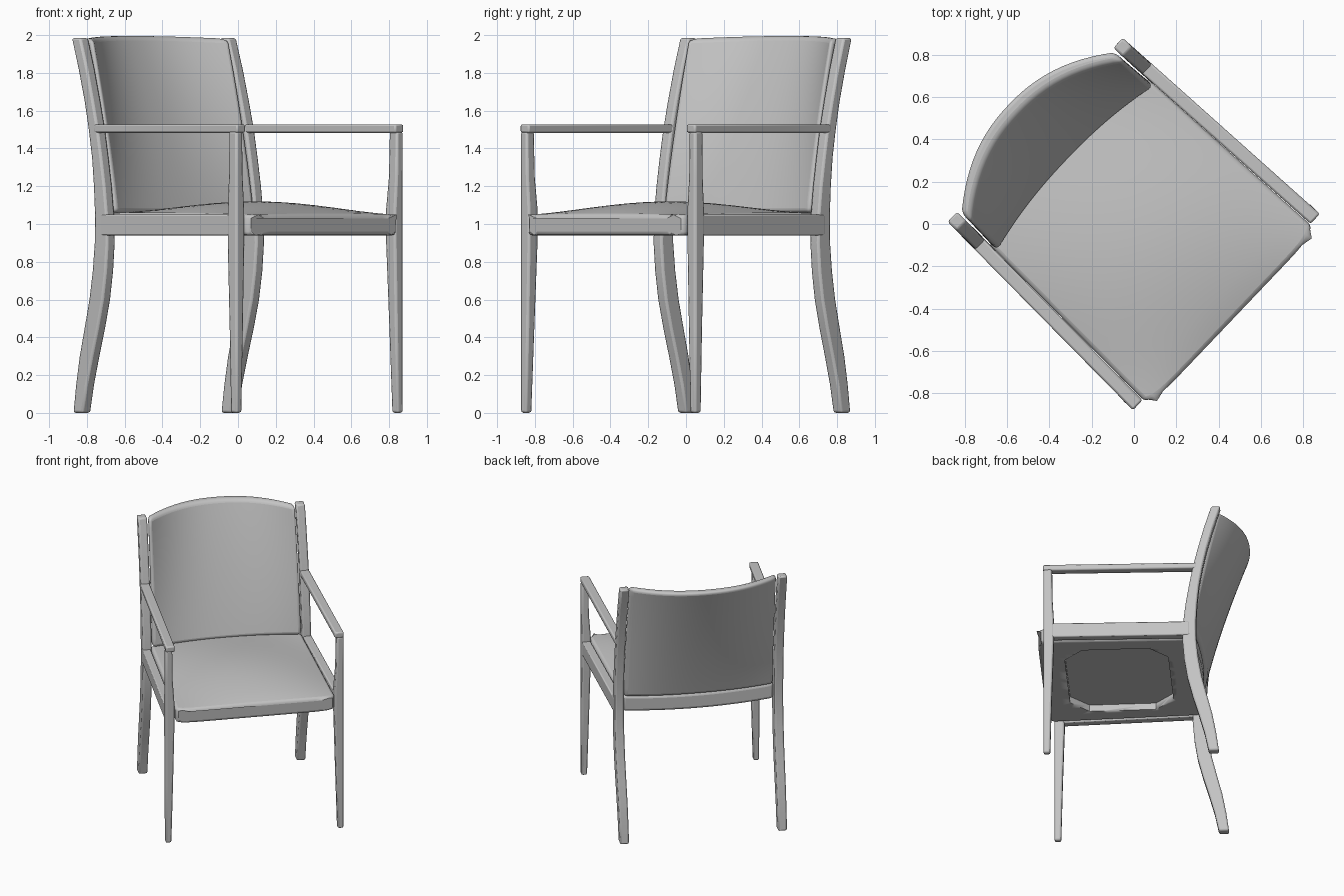
import bpy, bmesh, math

cube = bpy.data.objects.get("Cube")
if cube:
    bpy.data.objects.remove(cube, do_unlink=True)

TURN = math.radians(46.4)   # the chair stands turned on the floor

grey = bpy.data.materials.new("plain_grey")
grey.use_nodes = True
GREY = (0.55, 0.55, 0.55, 1)
grey.diffuse_color = GREY
grey.node_tree.nodes["Principled BSDF"].inputs["Base Color"].default_value = GREY


def loft(name, rings, bevel=0.012, segments=2, mirror=False):
    """Skin a closed solid through rings of equal point count."""
    bm = bmesh.new()
    loops = [[bm.verts.new(p) for p in ring] for ring in rings]
    n = len(loops[0])
    for a, b in zip(loops, loops[1:]):
        for i in range(n):
            j = (i + 1) % n
            bm.faces.new((a[i], a[j], b[j], b[i]))
    bm.faces.new(loops[0][::-1])
    bm.faces.new(loops[-1])
    bmesh.ops.recalc_face_normals(bm, faces=bm.faces)
    mesh = bpy.data.meshes.new(name)
    bm.to_mesh(mesh)
    bm.free()
    mesh.materials.append(grey)
    obj = bpy.data.objects.new(name, mesh)
    bpy.context.collection.objects.link(obj)
    obj.rotation_euler.z = TURN
    bpy.ops.object.select_all(action='DESELECT')
    obj.select_set(True)
    bpy.context.view_layer.objects.active = obj
    bpy.ops.object.shade_smooth_by_angle(angle=math.radians(35))
    if bevel:
        mod = obj.modifiers.new("soft_edges", 'BEVEL')
        mod.width = bevel
        mod.segments = segments
        mod.limit_method = 'ANGLE'
        mod.angle_limit = math.radians(40)
    if mirror:
        obj.modifiers.new("other_side", 'MIRROR')
    return obj


def outer(y):
    """Outside line of the side frames, which spread toward the front."""
    return 0.621 - 0.032 * y


def rect(x0, x1, y0, y1, z):
    return [(x0, y0, z), (x1, y0, z), (x1, y1, z), (x0, y1, z)]


def upright(y):
    """Bar cross-section facing along y: spans (width, z range)."""
    def section(width, z0, z1):
        x = outer(y)
        return [(x - width, y, z0), (x, y, z0), (x, y, z1), (x - width, y, z1)]
    return section


# Back posts: swept from splayed foot to leaning top (z, front y, back y)
post = [(0, 0.565, 0.637), (0.15, 0.535, 0.617), (0.3, 0.495, 0.59),
        (0.45, 0.452, 0.553), (0.6, 0.415, 0.517), (0.75, 0.392, 0.492),
        (0.9, 0.38, 0.477), (1.05, 0.385, 0.475), (1.2, 0.402, 0.483),
        (1.35, 0.426, 0.497), (1.5, 0.453, 0.522), (1.65, 0.488, 0.553),
        (1.82, 0.532, 0.598), (1.985, 0.582, 0.648)]
loft("back_posts", [rect(outer(b) - 0.065, outer(b), f, b, z) for z, f, b in post],
     mirror=True)

# Front legs: thickest at the seat, tapering both ways (z, inner x, back y)
leg = [(0, 0.598, -0.553), (0.45, 0.586, -0.542), (0.9, 0.576, -0.528),
       (1.08, 0.576, -0.528), (1.25, 0.588, -0.537), (1.49, 0.592, -0.54)]
loft("front_legs", [rect(x, 0.64, -0.6, b, z) for z, x, b in leg], mirror=True)

# Armrests and side rails
loft("armrests", [upright(y)(0.065, 1.483, 1.528) for y in (-0.603, 0.48)],
     bevel=0.01, mirror=True)
loft("side_rails", [upright(y)(0.06, 0.94, 1.05) for y in (-0.56, 0.43)],
     bevel=0.008, mirror=True)

# Seat: domed cushion with rounded front corners and a bowed back edge
COLS, ROWS = 24, 18
rings = []
for r in range(ROWS + 1):
    s = r / ROWS
    half = 0.572 - 0.03 * s
    ring = []
    for c in range(COLS + 1):
        u = 2 * c / COLS - 1
        front = -0.648 + 0.035 * abs(u) ** 12
        back = 0.43 + 0.06 * (1 - u * u)
        dome = 0.065 * (1 - u * u) * math.sin(math.pi * s ** 0.85)
        ring.append((u * half, front + (back - front) * s, 1.05 + dome + 0.01 * s))
    ring += [(x, y, 0.94) for x, y, z in reversed(ring)]
    rings.append(ring)
seat = loft("seat", rings, bevel=0.02, segments=3)

# Octagonal recess under the seat
outline = [(-0.3, -0.47), (0.3, -0.47), (0.43, -0.34), (0.43, 0.13),
           (0.3, 0.26), (-0.3, 0.26), (-0.43, 0.13), (-0.43, -0.34)]
cutter = loft("recess_cutter", [[(x, y, z) for x, y in outline] for z in (0.9, 0.99)],
              bevel=0)
cutter.hide_render = True
cutter.hide_viewport = True
cut = seat.modifiers.new("underside_recess", 'BOOLEAN')
cut.operation = 'DIFFERENCE'
cut.object = cutter

# Backrest: leaning shell whose bow deepens toward the top
rings = []
for r in range(15):
    t = r / 14
    lean = 0.38 + 0.13 * t + 0.05 * t * t
    bow = 0.055 + 0.14 * t
    front = []
    for c in range(COLS + 1):
        u = 2 * c / COLS - 1
        arc = 1 - abs(u) ** 2.2
        z = 1.06 + t * (0.92 + 0.015 * arc)
        front.append((u * (0.535 - 0.01 * t), lean + bow * arc, z))
    rings.append(front + [(x, y + 0.07, z) for x, y, z in reversed(front)])
loft("backrest", rings, bevel=0.025, segments=4)
